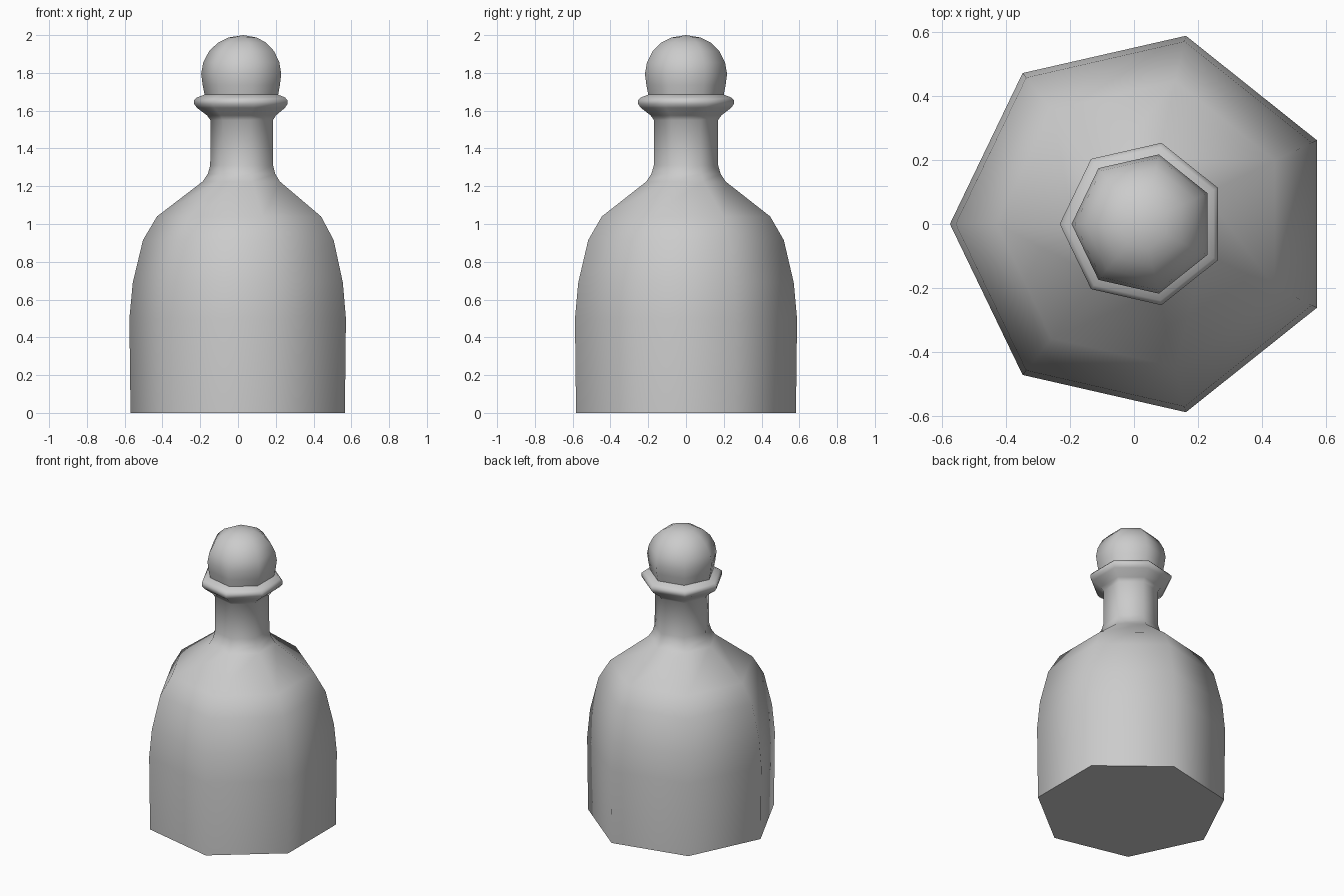
import bpy, bmesh, math

if "Cube" in bpy.data.objects:
    bpy.data.objects.remove(bpy.data.objects["Cube"])

SIDES = 7
CX = 0.028  # lathe axis, so the seven-sided bounds centre on x = 0


def lathe(name, profile, cap_bottom=False):
    """Revolve (radius, z) points into a seven-sided smooth part."""
    bm = bmesh.new()
    rings = []
    for r, z in profile:
        if r == 0:
            rings.append([bm.verts.new((CX, 0, z))])
            continue
        angles = [math.pi + 2 * math.pi * i / SIDES for i in range(SIDES)]
        rings.append([bm.verts.new((CX + r * math.cos(a), r * math.sin(a), z))
                      for a in angles])
    for lo, hi in zip(rings, rings[1:]):
        for i in range(SIDES):
            j = (i + 1) % SIDES
            if len(hi) == 1:
                bm.faces.new((lo[i], lo[j], hi[0]))
            else:
                bm.faces.new((lo[i], lo[j], hi[j], hi[i]))
    if cap_bottom:
        bm.faces.new(rings[0][::-1])
    mesh = bpy.data.meshes.new(name)
    bm.to_mesh(mesh)
    bm.free()
    obj = bpy.data.objects.new(name, mesh)
    bpy.context.collection.objects.link(obj)
    bpy.ops.object.select_all(action='DESELECT')
    obj.select_set(True)
    bpy.context.view_layer.objects.active = obj
    bpy.ops.object.shade_smooth_by_angle(angle=math.radians(70))
    return obj


# Bottle: base, shoulder, neck and flared lip
lathe("bottle", [
    (0.597, 0), (0.603, 0.5), (0.585, 0.69), (0.531, 0.915), (0.457, 1.04),
    (0.215, 1.225), (0.188, 1.265), (0.175, 1.31), (0.174, 1.55),
    (0.192, 1.575), (0.245, 1.615), (0.26, 1.635), (0.26, 1.655),
    (0.245, 1.67), (0.205, 1.685)], cap_bottom=True)

# Round stopper sitting on the lip
lathe("stopper", [
    (0.205, 1.685), (0.215, 1.735), (0.223, 1.795), (0.212, 1.855),
    (0.181, 1.915), (0.134, 1.96), (0.08, 1.987), (0, 2.0)])
